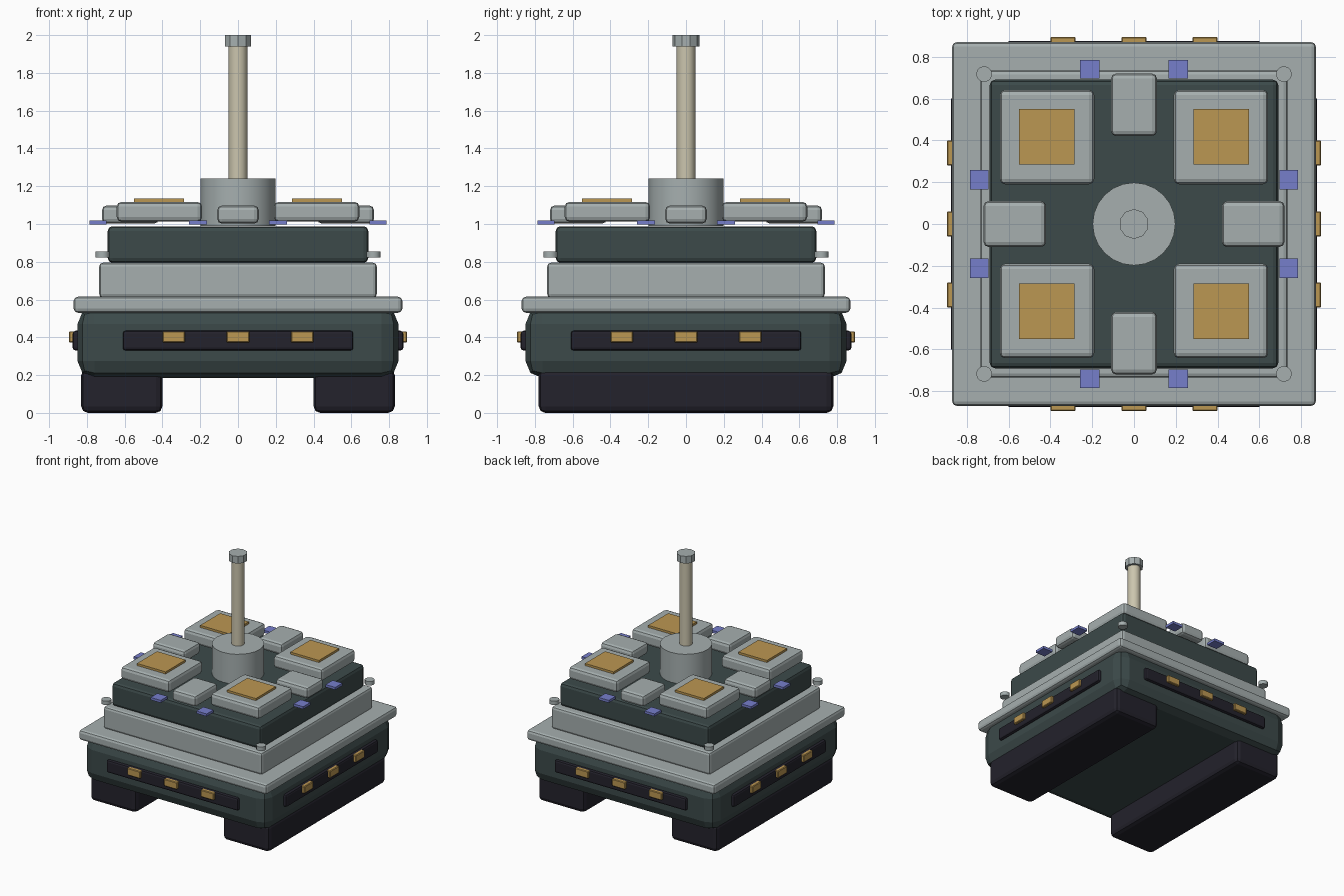
import bpy, bmesh, math
from mathutils import Matrix

if "Cube" in bpy.data.objects:
    bpy.data.objects.remove(bpy.data.objects["Cube"])


def material(name, rgb):
    m = bpy.data.materials.new(name)
    m.diffuse_color = (*rgb, 1)
    m.use_nodes = True
    m.node_tree.nodes["Principled BSDF"].inputs["Base Color"].default_value = m.diffuse_color
    return m


GREY = material("light grey", (0.38, 0.43, 0.43))
DARK = material("dark green grey", (0.045, 0.068, 0.068))
BLACK = material("near black", (0.017, 0.016, 0.025))
GOLD = material("gold", (0.50, 0.31, 0.085))
BLUE = material("blue", (0.18, 0.21, 0.60))
BEIGE = material("beige", (0.60, 0.56, 0.42))


def finish(bm, name, mat, smooth):
    mesh = bpy.data.meshes.new(name)
    bm.to_mesh(mesh)
    bm.free()
    mesh.materials.append(mat)
    ob = bpy.data.objects.new(name, mesh)
    bpy.context.collection.objects.link(ob)
    if smooth:
        bpy.ops.object.select_all(action='DESELECT')
        ob.select_set(True)
        bpy.context.view_layer.objects.active = ob
        bpy.ops.object.shade_smooth_by_angle(angle=math.radians(35))
    return ob


def box(name, mat, x, y, z, bevel=0.0, segments=2, turn=0):
    """Bevelled box from (min, max) ranges, turned about z by quarter turns."""
    bm = bmesh.new()
    bmesh.ops.create_cube(bm, size=1)
    for v in bm.verts:
        for i, (lo, hi) in enumerate((x, y, z)):
            v.co[i] = lo if v.co[i] < 0 else hi
    if bevel:
        bmesh.ops.bevel(bm, geom=bm.edges[:], offset=bevel, segments=segments,
                        profile=0.5, affect='EDGES')
    bm.transform(Matrix.Rotation(turn * math.pi / 2, 4, 'Z'))
    return finish(bm, name, mat, False)


def cylinder(name, mat, x, y, r, z0, z1, sides):
    bm = bmesh.new()
    bmesh.ops.create_cone(bm, cap_ends=True, segments=sides, radius1=r, radius2=r,
                          depth=z1 - z0,
                          matrix=Matrix.Translation((x, y, (z0 + z1) / 2)))
    return finish(bm, name, mat, True)


def slab(name, mat, half, z0, z1, bevel):
    return box(name, mat, (-half, half), (-half, half), (z0, z1), bevel)


# Running blocks under the hull
for side, x in (("left", (-0.83, -0.40)), ("right", (0.40, 0.83))):
    box(side + "_tread", BLACK, x, (-0.78, 0.78), (0, 0.235), 0.035)

# Stacked body
slab("hull", DARK, 0.85, 0.185, 0.56, 0.09)
slab("deck_plate", GREY, 0.87, 0.53, 0.615, 0.022)
slab("lower_tier", GREY, 0.735, 0.61, 0.795, 0.02)
slab("upper_tier", DARK, 0.69, 0.795, 0.988, 0.025)

# Parts repeated on each of the four sides
for t in range(4):
    box(f"side_strip_{t}", BLACK, (-0.61, 0.61), (-0.875, -0.82), (0.33, 0.435), 0.015, 2, t)
    for i, x in enumerate((-0.34, 0, 0.34)):
        box(f"side_lamp_{t}_{i}", GOLD, (x - 0.06, x + 0.06), (-0.895, -0.84),
            (0.372, 0.432), 0.005, 1, t)
    box(f"roof_block_{t}", GREY, (-0.11, 0.11), (-0.72, -0.42), (1.002, 1.098), 0.025, 2, t)
    for i, x in enumerate((-0.212, 0.212)):
        box(f"blue_tab_{t}_{i}", BLUE, (x - 0.047, x + 0.047), (-0.785, -0.695),
            (0.997, 1.018), 0, 1, t)
    # Corner pad with gold panel, and corner stud
    box(f"corner_pad_{t}", GREY, (0.19, 0.642), (-0.642, -0.19), (1.012, 1.117), 0.025, 2, t)
    box(f"gold_panel_{t}", GOLD, (0.285, 0.55), (-0.55, -0.285), (1.11, 1.135), 0, 1, t)
    cylinder(f"corner_stud_{t}", GREY, 0.717 * (1 if t in (0, 1) else -1),
             0.717 * (1 if t in (1, 2) else -1), 0.038, 0.822, 0.855, 12)

# Central drum, mast and cap
cylinder("drum", GREY, 0, 0, 0.198, 0.99, 1.24, 24)
cylinder("mast", BEIGE, 0, 0, 0.051, 1.20, 1.96, 12)
cylinder("mast_cap", GREY, 0, 0, 0.071, 1.94, 2.0, 10)
